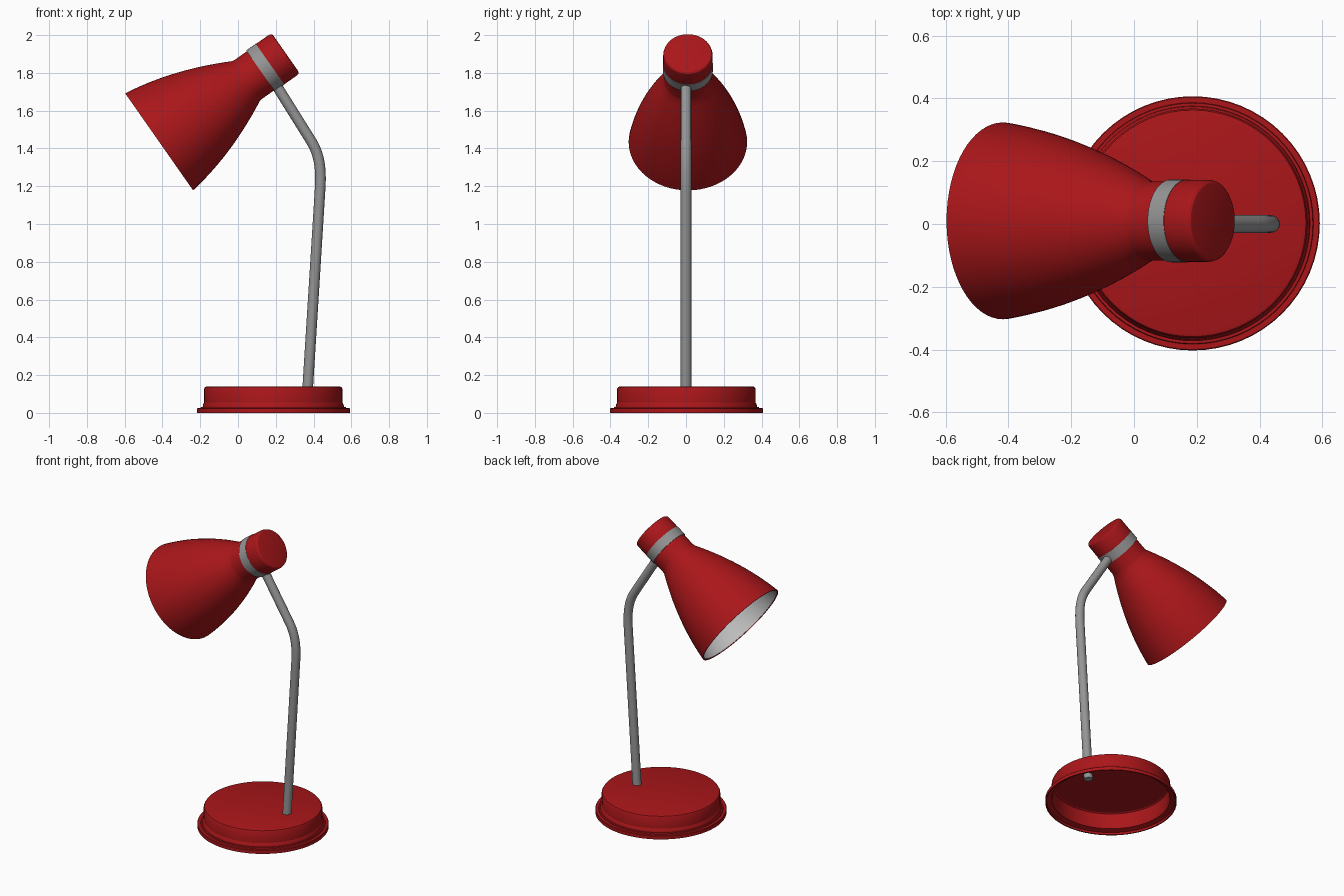
import bpy, bmesh, math
from mathutils import Vector

if "Cube" in bpy.data.objects:
    bpy.data.objects.remove(bpy.data.objects["Cube"])

SEG = 64


def material(name, color):
    m = bpy.data.materials.new(name)
    m.diffuse_color = (*color, 1)
    m.use_nodes = True
    m.node_tree.nodes["Principled BSDF"].inputs["Base Color"].default_value = m.diffuse_color
    return m


RED = material("red_enamel", (0.4, 0.008, 0.01))
STEEL = material("steel", (0.3, 0.3, 0.3))


def finish(ob, mat):
    if mat:
        ob.data.materials.append(mat)
    bpy.ops.object.select_all(action='DESELECT')
    ob.select_set(True)
    bpy.context.view_layer.objects.active = ob
    bpy.ops.object.shade_smooth_by_angle(angle=math.radians(30))


def lathe(name, profile, mat=None, loc=(0, 0, 0), tilt=0, closed=False):
    """Revolve (radius, height) points around the local z axis."""
    bm = bmesh.new()
    verts = [bm.verts.new((r, 0, z)) for r, z in profile]
    pairs = list(zip(verts, verts[1:]))
    if closed:
        pairs.append((verts[-1], verts[0]))
    edges = [bm.edges.new(p) for p in pairs]
    bmesh.ops.spin(bm, geom=verts + edges, cent=(0, 0, 0), axis=(0, 0, 1),
                   angle=math.tau, steps=SEG)
    bmesh.ops.remove_doubles(bm, verts=bm.verts, dist=0.0002)
    bmesh.ops.recalc_face_normals(bm, faces=bm.faces)
    me = bpy.data.meshes.new(name)
    bm.to_mesh(me)
    bm.free()
    ob = bpy.data.objects.new(name, me)
    bpy.context.collection.objects.link(ob)
    ob.location = loc
    ob.rotation_euler = (0, tilt, 0)
    finish(ob, mat)
    return ob


# Base: hollow stepped dish, open underneath
lathe("base", [
    (0, 0.14), (0.352, 0.14), (0.361, 0.137), (0.366, 0.128), (0.366, 0.055),
    (0.372, 0.045), (0.374, 0.032), (0.383, 0.032), (0.385, 0.025),
    (0.402, 0.025), (0.405, 0.022), (0.405, 0),
    (0.397, 0), (0.397, 0.015), (0.364, 0.024), (0.358, 0.05),
    (0.358, 0.125), (0.35, 0.13), (0, 0.13)], RED, (0.187, 0.002, 0))

# Bent arm
cu = bpy.data.curves.new("arm", 'CURVE')
cu.dimensions = '3D'
cu.bevel_depth = 0.028
cu.bevel_resolution = 6
cu.resolution_u = 14
cu.use_fill_caps = True
low, high = Vector((0.061, 0, 0.998)), Vector((-0.53, 0, 0.848))
path = [((0.367, 0, 0.10), low), ((0.435, 0, 1.19), low),
        ((0.387, 0, 1.44), high), ((0.17, 0, 1.787), high)]
sp = cu.splines.new('BEZIER')
sp.bezier_points.add(len(path) - 1)
for bp, (co, d) in zip(sp.bezier_points, path):
    bp.handle_left_type = bp.handle_right_type = 'FREE'
    bp.co = co
    bp.handle_left = Vector(co) - d * 0.09
    bp.handle_right = Vector(co) + d * 0.09
arm = bpy.data.objects.new("arm", cu)
bpy.context.collection.objects.link(arm)
arm.select_set(True)
bpy.context.view_layer.objects.active = arm
bpy.ops.object.convert(target='MESH')
finish(bpy.context.view_layer.objects.active, STEEL)

# Lamp head: parts share one tilted axis starting at the shade opening
HEAD = dict(loc=(-0.4175, 0.01, 1.435), tilt=math.radians(55))


def bell(offset, start=0.0, end=0.56, n=14):
    ts = [start + (end - start) * i / n for i in range(n + 1)]
    return [(0.3136 - 0.141 * t - 0.337 * t * t - offset, t) for t in ts]


# Outer shade with neck
lathe("shade", bell(0) + [(0.126, 0.575), (0.126, 0.66), (0, 0.66), (0, 0.56)]
      + bell(0.007)[::-1], RED, closed=True, **HEAD)

# Pale lining inside the shade
lathe("shade_lining", [(0, 0.555)] + bell(0.0075, 0.003, 0.555)[::-1]
      + bell(0.012, 0.003, 0.55) + [(0, 0.55)], **HEAD)

# Collar between neck and cap
lathe("collar", [(0, 0.655), (0.132, 0.655), (0.132, 0.717), (0, 0.717)],
      STEEL, **HEAD)

# Rounded end cap
lathe("end_cap", [(0, 0.715), (0.1305, 0.715), (0.1305, 0.80), (0.128, 0.81),
                  (0.122, 0.816), (0.114, 0.818), (0, 0.818)], RED, **HEAD)
